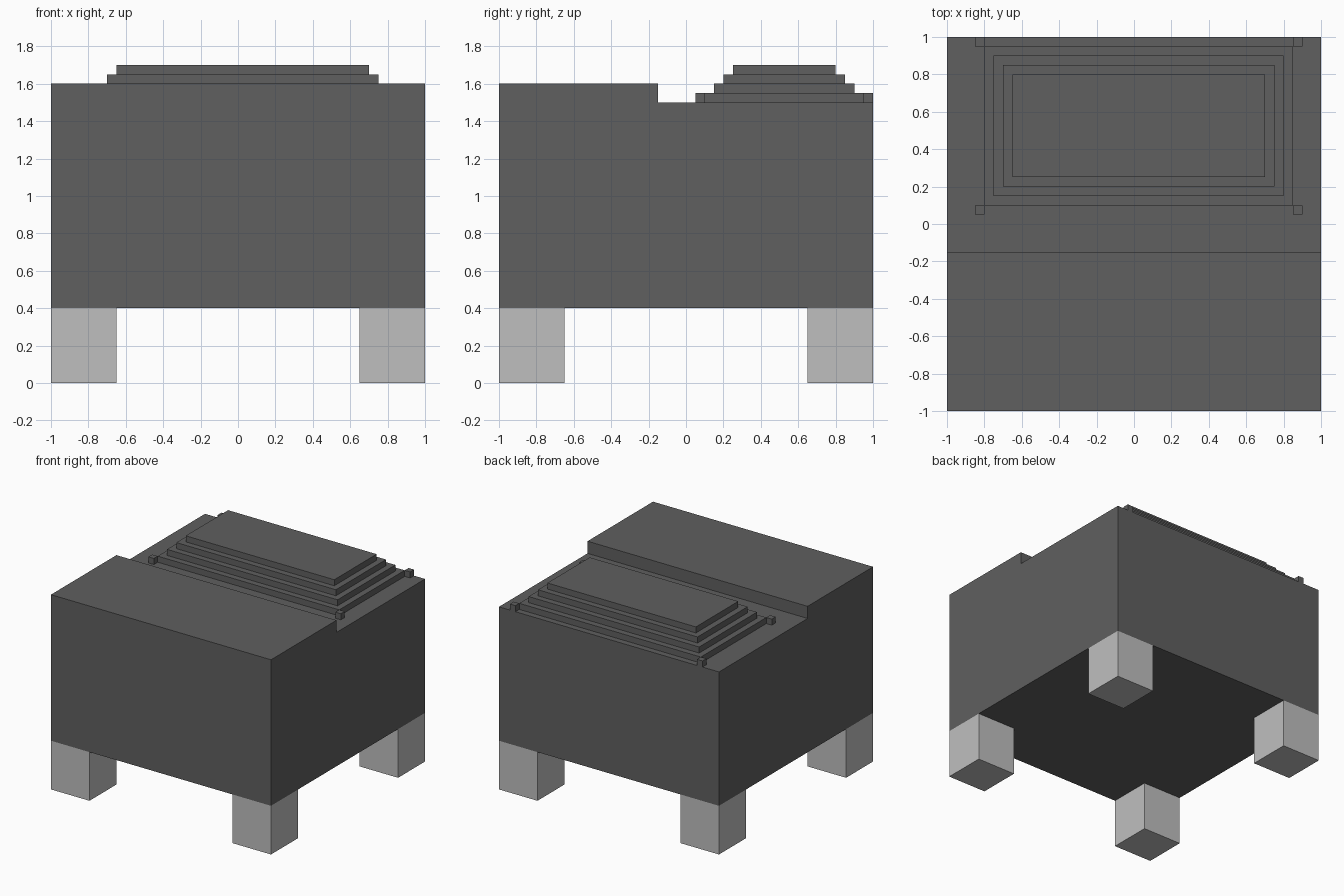
import bpy
import bmesh

if "Cube" in bpy.data.objects:
    bpy.data.objects.remove(bpy.data.objects["Cube"])


def material(name, value):
    m = bpy.data.materials.new(name)
    m.diffuse_color = (value, value, value, 1)
    m.use_nodes = True
    m.node_tree.nodes["Principled BSDF"].inputs["Base Color"].default_value = m.diffuse_color
    return m


dark = material("dark grey", 0.115)
light = material("light grey", 0.52)


def add_object(name, bm, mat):
    bmesh.ops.recalc_face_normals(bm, faces=bm.faces)
    mesh = bpy.data.meshes.new(name)
    bm.to_mesh(mesh)
    bm.free()
    mesh.materials.append(mat)
    obj = bpy.data.objects.new(name, mesh)
    bpy.context.collection.objects.link(obj)
    return obj


def box(name, x, y, z, mat):
    bm = bmesh.new()
    bmesh.ops.create_cube(bm, size=1)
    for v in bm.verts:
        v.co = [r[0] if c < 0 else r[1] for c, r in zip(v.co, (x, y, z))]
    return add_object(name, bm, mat)


# Body: side profile with a lowered rear deck, extruded across the width
profile = [(-1, 0.4), (1, 0.4), (1, 1.5), (-0.15, 1.5), (-0.15, 1.6), (-1, 1.6)]
bm = bmesh.new()
face = bm.faces.new([bm.verts.new((-1, y, z)) for y, z in profile])
side = bmesh.ops.extrude_face_region(bm, geom=[face])["geom"]
bmesh.ops.translate(bm, vec=(2, 0, 0),
                    verts=[g for g in side if isinstance(g, bmesh.types.BMVert)])
add_object("body", bm, dark)

# Stepped plates on the rear deck, each inset from the one below
for i in range(4):
    d = 0.05 * i
    box(f"deck_step_{i + 1}", (-0.8 + d, 0.85 - d), (0.1 + d, 0.95 - d),
        (1.5 + d, 1.55 + d), dark)

# Small studs touching the corners of the lowest plate
for xn, x in (("left", -0.85), ("right", 0.85)):
    for yn, y in (("front", 0.05), ("back", 0.95)):
        box(f"{yn}_{xn}_stud", (x, x + 0.05), (y, y + 0.05), (1.5, 1.55), dark)

# Legs under the four corners
for xn, x in (("left", -1), ("right", 0.65)):
    for yn, y in (("front", -1), ("back", 0.65)):
        box(f"{yn}_{xn}_leg", (x, x + 0.35), (y, y + 0.35), (0, 0.4), light)
